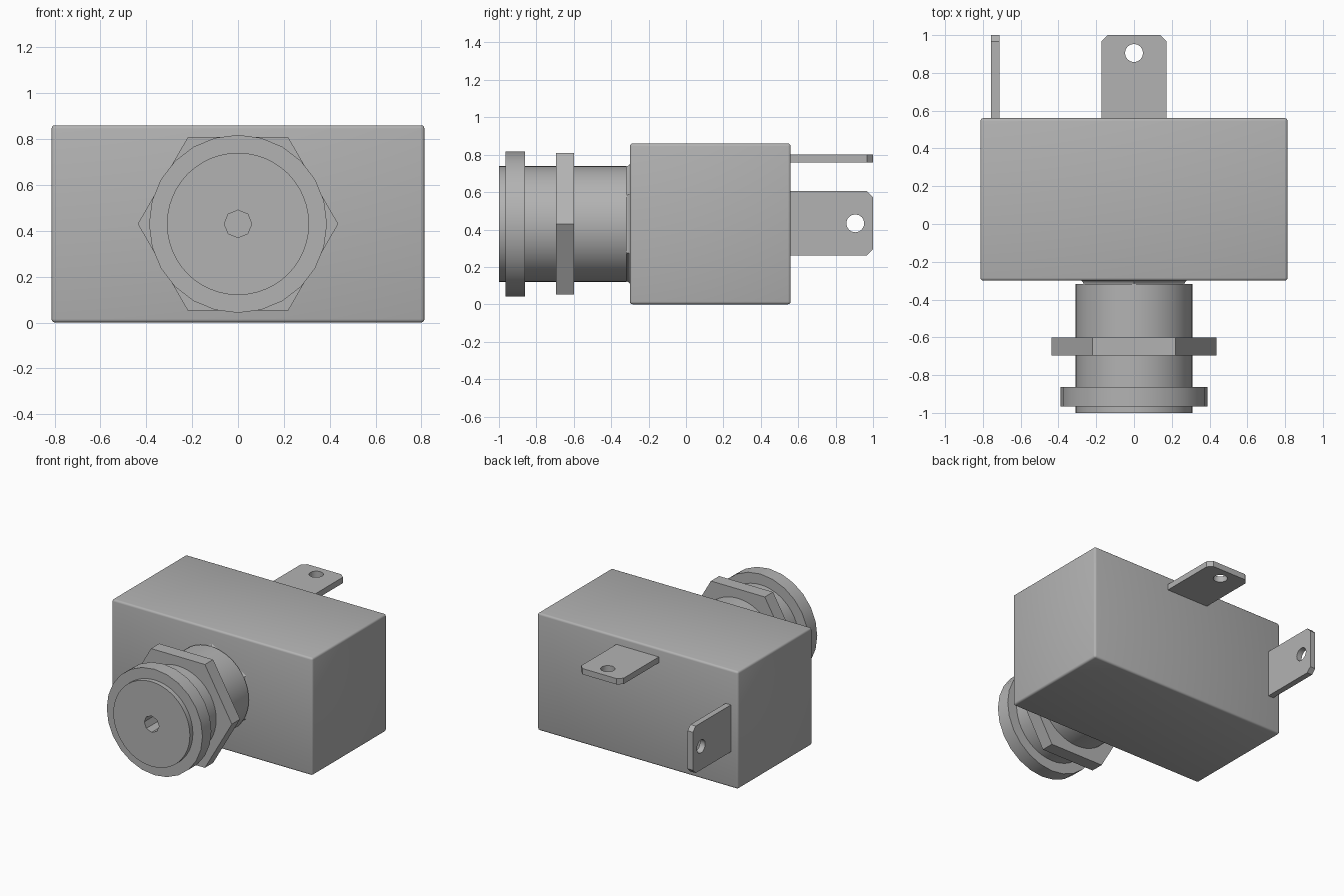
import bpy, bmesh
from math import pi, sin, cos, radians
from mathutils import Matrix, Vector

cube = bpy.data.objects.get("Cube")
if cube:
    bpy.data.objects.remove(cube, do_unlink=True)

# Single grey material
GREY = (0.45, 0.45, 0.45, 1)
grey = bpy.data.materials.new("plain_grey")
grey.use_nodes = True
grey.diffuse_color = GREY
grey.node_tree.nodes["Principled BSDF"].inputs["Base Color"].default_value = GREY

AXIS_Z = 0.43


def finish(name, bm, smooth=True):
    bmesh.ops.recalc_face_normals(bm, faces=bm.faces)
    mesh = bpy.data.meshes.new(name)
    bm.to_mesh(mesh)
    bm.free()
    mesh.materials.append(grey)
    obj = bpy.data.objects.new(name, mesh)
    bpy.context.collection.objects.link(obj)
    bpy.ops.object.select_all(action='DESELECT')
    obj.select_set(True)
    bpy.context.view_layer.objects.active = obj
    if smooth:
        bpy.ops.object.shade_smooth_by_angle(angle=radians(30))
    return obj


def ring(bm, radius, y, sides, turn=0.0):
    """Closed loop of vertices around the socket axis."""
    return [bm.verts.new((radius * cos(turn + 2 * pi * i / sides), y,
                          AXIS_Z + radius * sin(turn + 2 * pi * i / sides)))
            for i in range(sides)]


def skin(bm, a, b):
    n = len(a)
    for i in range(n):
        bm.faces.new((a[i], a[(i + 1) % n], b[(i + 1) % n], b[i]))


def turned(name, profile, sides, turn=0.0, smooth=True):
    """Solid along y from (radius, y) pairs, capped at both ends."""
    bm = bmesh.new()
    rings = [ring(bm, r, y, sides, turn) for r, y in profile]
    for a, b in zip(rings, rings[1:]):
        skin(bm, a, b)
    bm.faces.new(rings[0])
    bm.faces.new(rings[-1])
    return finish(name, bm, smooth)


def plate_edges(bm, points):
    verts = [bm.verts.new((u, v, 0)) for u, v in points]
    return [bm.edges.new((verts[i], verts[(i + 1) % len(verts)]))
            for i in range(len(verts))]


def tab(name, matrix):
    """Flat contact blade with clipped tip corners and a round hole."""
    w, tip, root, clip, thick = 0.172, 1.0, 0.55, 0.033, 0.043
    bm = bmesh.new()
    outline = [(-w, root), (w, root), (w, tip - clip), (w - clip, tip),
               (clip - w, tip), (-w, tip - clip)]
    hole = [(0.048 * cos(2 * pi * i / 16), 0.905 + 0.048 * sin(2 * pi * i / 16))
            for i in range(16)]
    edges = plate_edges(bm, outline) + plate_edges(bm, hole)
    bmesh.ops.triangle_fill(bm, edges=edges, use_beauty=True)
    out = bmesh.ops.extrude_face_region(bm, geom=bm.faces[:])
    moved = [g for g in out["geom"] if isinstance(g, bmesh.types.BMVert)]
    bmesh.ops.translate(bm, verts=moved, vec=(0, 0, thick))
    bmesh.ops.transform(bm, matrix=matrix, verts=bm.verts)
    return finish(name, bm)


# Housing block with softly rounded edges
bm = bmesh.new()
bmesh.ops.create_cube(bm, size=1)
bmesh.ops.scale(bm, vec=(1.626, 0.86, 0.86), verts=bm.verts)
bmesh.ops.translate(bm, vec=(0, 0.13, 0.43), verts=bm.verts)
bmesh.ops.bevel(bm, geom=bm.edges[:], offset=0.015, segments=3,
                profile=0.5, affect='EDGES')
finish("housing", bm)

# Socket barrel with a small bore in its front face
bm = bmesh.new()
back = ring(bm, 0.31, -0.318, 48)
front = ring(bm, 0.31, -1.0, 48)
mouth = ring(bm, 0.06, -1.0, 8)
floor = ring(bm, 0.06, -0.7, 8)
skin(bm, back, front)
skin(bm, mouth, floor)
bm.faces.new(back)
bm.faces.new(floor)
rim = [e for e in bm.edges if e.is_boundary]
bmesh.ops.triangle_fill(bm, edges=rim, use_beauty=True)
finish("barrel", bm)


# Collars around the barrel are hollow so the bore stays open
def collar(name, radius, y0, y1, sides):
    bm = bmesh.new()
    outer = [ring(bm, radius, y, sides) for y in (y0, y1)]
    inner = [ring(bm, 0.3, y, sides) for y in (y0, y1)]
    skin(bm, *outer)
    skin(bm, *inner)
    skin(bm, outer[0], inner[0])
    skin(bm, outer[1], inner[1])
    return finish(name, bm)


collar("front_flange", 0.388, -0.965, -0.862, 24)
collar("hex_nut", 0.437, -0.695, -0.6, 6)

# Six-sided fillet where the barrel meets the housing
fillet = [(0.305 + 0.03 * (1 - cos(t * pi / 8)), -0.33 + 0.035 * sin(t * pi / 8))
          for t in range(5)]
turned("barrel_root", fillet, 6, turn=pi / 6)

# Contact blades on the back
tab("upper_tab", Matrix.Translation((0, 0, 0.757)))
tab("side_tab", Matrix.Translation((-0.713, 0, 0.433)) @ Matrix.Rotation(-pi / 2, 4, 'Y'))
